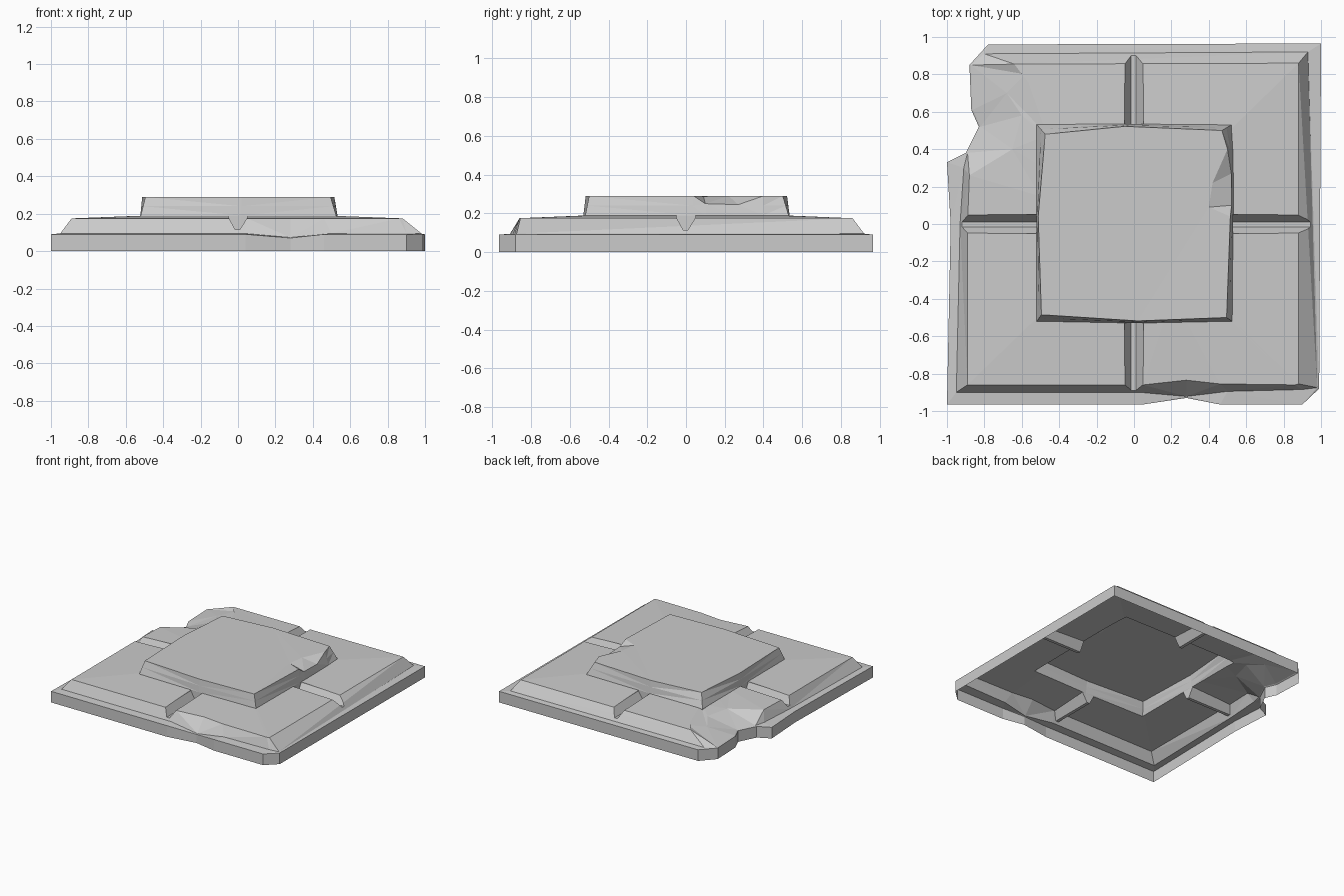
import bpy, bmesh

if "Cube" in bpy.data.objects:
    bpy.data.objects.remove(bpy.data.objects["Cube"])


def loft(name, rings):
    """Closed solid through rings of matching 3D points."""
    bm = bmesh.new()
    loops = [[bm.verts.new(p) for p in ring] for ring in rings]
    n = len(rings[0])
    for a, b in zip(loops, loops[1:]):
        for i in range(n):
            j = (i + 1) % n
            bm.faces.new((a[i], a[j], b[j], b[i]))
    bm.faces.new(loops[0][::-1])
    bm.faces.new(loops[-1])
    bm.normal_update()
    bmesh.ops.triangulate(bm, faces=bm.faces[:])
    if bm.calc_volume(signed=True) < 0:
        bmesh.ops.reverse_faces(bm, faces=bm.faces[:])
    me = bpy.data.meshes.new(name)
    bm.to_mesh(me)
    bm.free()
    ob = bpy.data.objects.new(name, me)
    bpy.context.collection.objects.link(ob)
    return ob


def boolean(target, tool, op):
    mod = target.modifiers.new(op, 'BOOLEAN')
    mod.operation, mod.object, mod.solver = op, tool, 'MANIFOLD'
    bpy.context.view_layer.objects.active = target
    bpy.context.view_layer.update()
    bpy.ops.object.modifier_apply(modifier=mod.name)
    bpy.data.objects.remove(tool)


def ring(points, z, heights=None):
    heights = heights or {}
    return [(x, y, heights.get(i, z)) for i, (x, y) in enumerate(points)]


def squared(x, y):
    """Project a point onto a slightly rounded square of half-width 0.5."""
    k = .5 / (abs(x) ** 14 + abs(y) ** 14) ** (1 / 14)
    return x * k, y * k


# Slab outline with a broken back-left corner and a chipped front edge
outer = [(-1, -.965), (.04, -.966), (.28, -.93), (.46, -.965), (.9, -.965),
         (.99, -.88), (1, .965), (-.78, .96), (-.88, .85), (-.87, .61),
         (-.83, .52), (-.9, .38), (-1, .33), (-.98, 0)]
# Foot and top edge of the bevelled paving tier
foot = [(-.95, -.9), (.03, -.9), (.28, -.922), (.5, -.895), (.9, -.885),
        (.98, -.875), (.93, .92), (-.8, .91), (-.872, .85), (-.862, .61),
        (-.822, .52), (-.89, .38), (-.91, .3), (-.93, 0)]
crest = [(-.89, -.86), (.05, -.86), (.28, -.835), (.46, -.855), (.86, -.86),
         (.88, -.855), (.88, .86), (-.64, .855), (-.58, .8), (-.68, .7),
         (-.6, .58), (-.65, .4), (-.88, .26), (-.89, 0)]
inner = [squared(x, y) for x, y in crest]

slab = loft("stone_pedestal", [
    ring(outer, 0),
    ring(outer, .09, {2: .07}),
    ring(foot, .095, {2: .073}),
    ring(crest, .175, {9: .15, 10: .17}),
    ring(inner, .19),
])

# Grooves dividing the tier into four tiles
profile = [(-.05, .18), (-.015, .115), (.01, .115), (.05, .18),
           (.055, .3), (-.055, .3)]
side_groove = loft("side_groove", [[(x, y, z) for y, z in profile] for x in (-1.2, 1.2)])
boolean(slab, side_groove, 'DIFFERENCE')
front_groove = loft("front_groove", [[(x, y, z) for x, z in profile] for y in (1.2, -1.2)])
boolean(slab, front_groove, 'DIFFERENCE')

# Raised centre block with a chip on its right side
low = [(-.52, -.52), (.02, -.53), (.525, -.52), (.53, .03), (.532, .1),
       (.531, .26), (.528, .4), (.52, .53), (-.05, .535), (-.52, .532), (-.522, .04)]
top = [(-.495, -.485), (.02, -.518), (.495, -.5), (.515, .04), (.4, .09),
       (.42, .22), (.5, .4), (.47, .5), (-.05, .522), (-.475, .48), (-.512, .04)]
mid = [((a + b) / 2, (c + d) / 2) for (a, c), (b, d) in zip(low, top)]
mid[4], mid[5] = (.522, .1), (.52, .27)
block = loft("centre_block", [
    ring(low, .103),
    ring(low, .19),
    ring(mid, .24, {4: .25, 5: .245}),
    ring(top, .29, {4: .288}),
])
boolean(slab, block, 'UNION')

# Open underside: keep only the outer shell
bm = bmesh.new()
bm.from_mesh(slab.data)
under = [f for f in bm.faces if all(v.co.z < .001 for v in f.verts)]
bmesh.ops.delete(bm, geom=under, context='FACES')
bm.to_mesh(slab.data)
bm.free()
